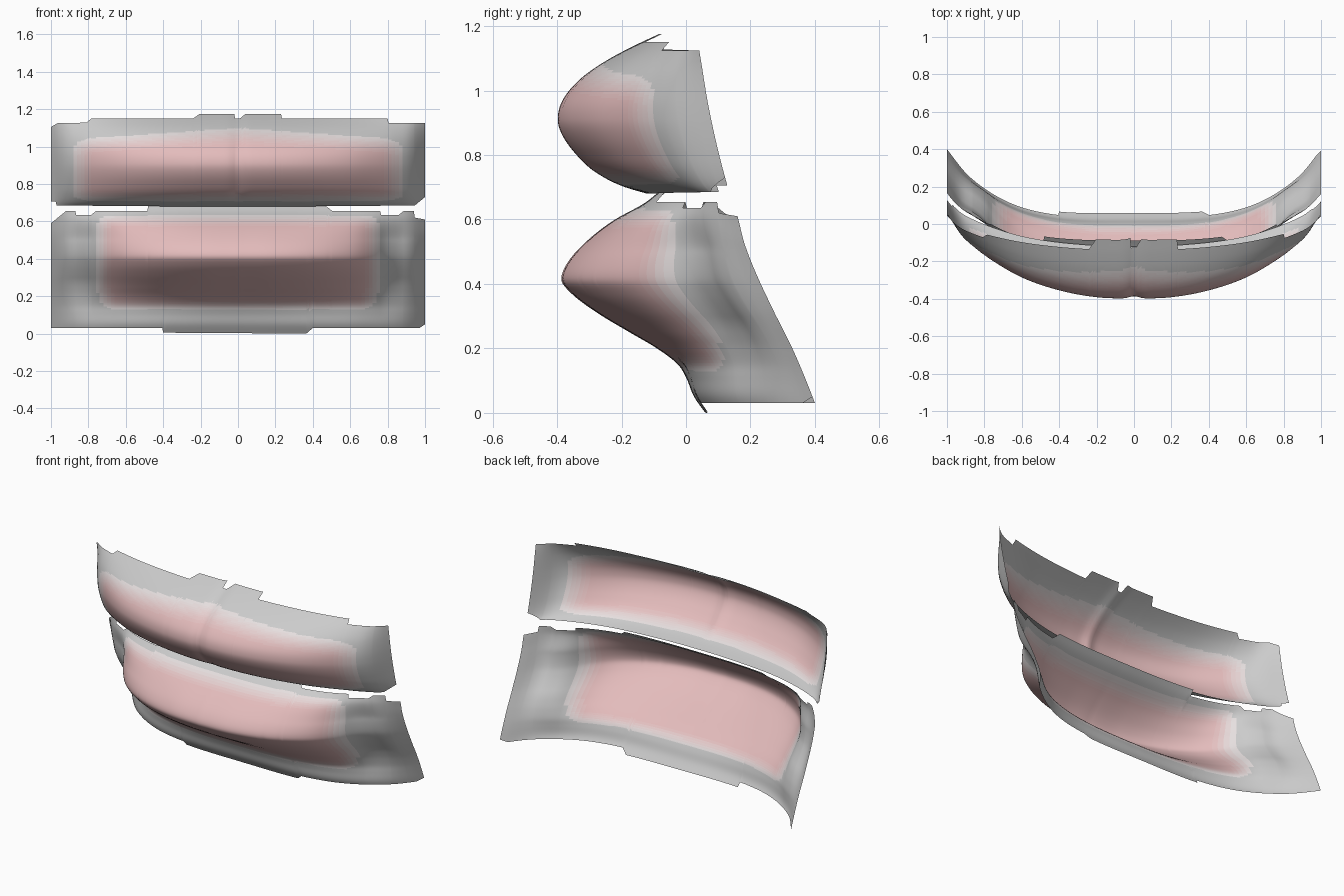
import bpy, math


def curve(pts):
    """Smooth (monotone-ish cubic) interpolation through sorted (a, b) points."""
    n = len(pts)
    d = [(pts[i + 1][1] - pts[i][1]) / (pts[i + 1][0] - pts[i][0]) for i in range(n - 1)]
    m = [d[0]] + [(d[i - 1] + d[i]) / 2 if d[i - 1] * d[i] > 0 else 0 for i in range(1, n - 1)] + [d[-1]]

    def f(a):
        a = min(max(a, pts[0][0]), pts[-1][0])
        i = 0
        while i < n - 2 and a > pts[i + 1][0]:
            i += 1
        h = pts[i + 1][0] - pts[i][0]
        t = (a - pts[i][0]) / h
        return ((2*t**3 - 3*t*t + 1) * pts[i][1] + (t**3 - 2*t*t + t) * h * m[i]
                + (3*t*t - 2*t**3) * pts[i + 1][1] + (t**3 - t*t) * h * m[i + 1])
    return f


def line(pts):
    """Straight-line interpolation, used for the ragged trimmed edges."""
    def f(a):
        for (a0, b0), (a1, b1) in zip(pts, pts[1:]):
            if a <= a1:
                return b0 + (b1 - b0) * (a - a0) / (a1 - a0)
        return pts[-1][1]
    return f


def smooth(a, b, v):
    t = min(max((v - a) / (b - a), 0), 1)
    return t * t * (3 - 2 * t)


# Skin-to-lip colour steps (slot 0 is plain skin)
STEPS = 10
tints = []
for k in range(STEPS + 1):
    mat = bpy.data.materials.new(f"lip_tint_{k}")
    s = k / STEPS
    mat.diffuse_color = (0.8 - 0.03 * s, 0.8 - 0.30 * s, 0.8 - 0.30 * s, 1)
    tints.append(mat)


def sheet(name, y_at, low, high, pink, rows=70):
    """Open sheet y(x, z), trimmed between the edge lines low and high."""
    lo, hi = line(low), line(high)
    xs = sorted({round(-1 + i / 50, 4) for i in range(101)} | {p[0] for p in low + high})
    verts = []
    for x in xs:
        a, b = lo(x), hi(x)
        for j in range(rows + 1):
            z = a + (b - a) * j / rows
            verts.append((x, y_at(x, z), z))
    r = rows + 1
    faces = [(i * r + j, (i + 1) * r + j, (i + 1) * r + j + 1, i * r + j + 1)
             for i in range(len(xs) - 1) for j in range(rows)]
    me = bpy.data.meshes.new(name)
    me.from_pydata(verts, [], faces)
    for mat in tints:
        me.materials.append(mat)
    for p in me.polygons:
        p.material_index = round(STEPS * pink(abs(p.center.x), p.center.z))
        p.use_smooth = True
    ob = bpy.data.objects.new(name, me)
    bpy.context.collection.objects.link(ob)
    return ob


# Upper lip: middle profile blended sideways into the cheek edge
up_mid = curve([(0.68, -0.12), (0.70, -0.19), (0.745, -0.28), (0.81, -0.35), (0.87, -0.39),
                (0.91, -0.4), (0.97, -0.385), (1.04, -0.325), (1.095, -0.245),
                (1.14, -0.16), (1.175, -0.085)])
up_end = curve([(0.68, 0.135), (0.80, 0.103), (0.95, 0.07), (1.13, 0.04), (1.18, 0.03)])
up_w = curve([(0, 0), (0.2, 0.018), (0.4, 0.095), (0.6, 0.24), (0.75, 0.42),
              (0.85, 0.575), (0.93, 0.74), (1, 1)])


def upper_y(x, z):
    w = up_w(abs(x))
    groove = 0.014 * math.exp(-(x / 0.035) ** 2) * smooth(0.68, 0.78, z)
    return up_mid(z) * (1 - w) + up_end(z) * w + groove


def upper_pink(x, z):
    side = 1 - smooth(0.76, 0.93, x)
    top = 1 - smooth(1.0 - 0.06 * x, 1.13 - 0.07 * x, z)
    return side * top * smooth(0.69, 0.77, z)


sheet("upper_lip", upper_y,
      [(-1, 0.705), (-0.975, 0.705), (-0.97, 0.685), (-0.3, 0.68), (0.3, 0.68),
       (0.945, 0.685), (1, 0.73)],
      [(-1, 1.105), (-0.965, 1.125), (-0.81, 1.128), (-0.785, 1.15), (-0.24, 1.15),
       (-0.205, 1.175), (-0.02, 1.175), (-0.015, 1.15), (0.01, 1.15), (0.04, 1.175),
       (0.23, 1.175), (0.235, 1.15), (0.8, 1.15), (0.805, 1.125), (1, 1.125)],
      upper_pink)

# Lower lip and chin: bulge and base fall back at different rates
low_mid = curve([(0, 0.06), (0.05, 0.025), (0.11, 0.0), (0.15, -0.025), (0.20, -0.09),
                 (0.25, -0.175), (0.31, -0.275), (0.37, -0.355), (0.415, -0.387),
                 (0.47, -0.365), (0.54, -0.3), (0.60, -0.22), (0.65, -0.13), (0.685, -0.085)])
low_end = curve([(0, 0.41), (0.03, 0.4), (0.2, 0.33), (0.32, 0.27), (0.45, 0.21),
                 (0.53, 0.18), (0.61, 0.16), (0.69, 0.135)])
bulge_w = curve([(0, 0), (0.2, 0.02), (0.4, 0.10), (0.55, 0.22), (0.65, 0.345), (0.73, 0.5),
                 (0.79, 0.655), (0.85, 0.75), (0.93, 0.84), (1, 1)])
base_w = curve([(0, 0), (0.3, 0.008), (0.45, 0.045), (0.6, 0.14), (0.7, 0.255), (0.8, 0.42),
                (0.9, 0.65), (1, 1)])


def lower_y(x, z):
    a = abs(x)
    k = smooth(0.02, 0.3, z) * (1 - 0.6 * smooth(0.5, 0.68, z))
    w = base_w(a) * (1 - k) + bulge_w(a) * k
    return low_mid(z) * (1 - w) + low_end(z) * w


def lower_pink(x, z):
    d = smooth(0.66, 0.79, x + 0.25 * max(0, 0.25 - z))
    return (1 - d) * smooth(0.11, 0.19, z) * (1 - smooth(0.56, 0.655, z))


sheet("lower_lip", lower_y,
      [(-1, 0.03), (-0.405, 0.03), (-0.4, 0.005), (0.365, 0.0), (0.4, 0.03),
       (0.97, 0.03), (1, 0.05)],
      [(-1, 0.59), (-0.92, 0.655), (-0.87, 0.655), (-0.865, 0.635), (-0.785, 0.635),
       (-0.76, 0.655), (-0.485, 0.655), (-0.48, 0.682), (0.47, 0.682), (0.45 + 0.055, 0.655),
       (0.76, 0.655), (0.765, 0.635), (0.86, 0.635), (0.885, 0.655), (0.94, 0.655),
       (0.945, 0.62), (1, 0.61)],
      lower_pink)
